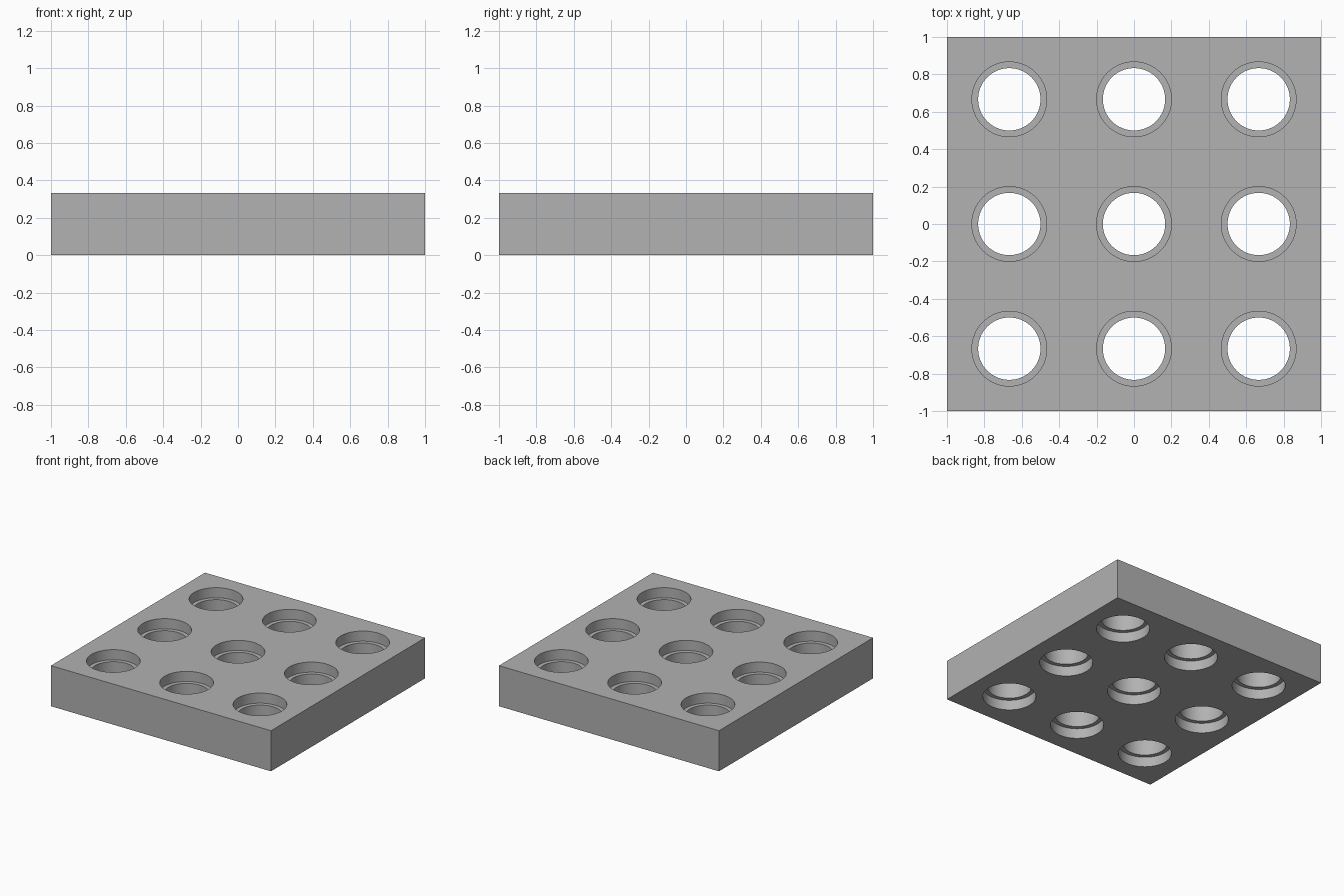
import bpy
import bmesh
import math
from mathutils import Matrix, Vector

if "Cube" in bpy.data.objects:
    bpy.data.objects.remove(bpy.data.objects["Cube"], do_unlink=True)

PITCH = 2 / 3        # hole spacing
HEIGHT = 1 / 3       # plate thickness
BORE = 1 / 6         # through hole radius
RIM = 0.2            # counterbore radius
DEPTH = 0.083        # counterbore depth
SIDES = 64

grey = bpy.data.materials.new("light grey")
grey.use_nodes = True
colour = (0.445, 0.445, 0.445, 1)
grey.diffuse_color = colour
grey.node_tree.nodes["Principled BSDF"].inputs["Base Color"].default_value = colour


def make_object(name, bm):
    bmesh.ops.recalc_face_normals(bm, faces=bm.faces)
    mesh = bpy.data.meshes.new(name)
    bm.to_mesh(mesh)
    bm.free()
    mesh.materials.append(grey)
    obj = bpy.data.objects.new(name, mesh)
    bpy.context.collection.objects.link(obj)
    return obj


def add_stepped_plug(bm, x, y):
    """Stepped round plug: wide at both ends, narrow in the middle."""
    steps = [(RIM, -0.1), (RIM, DEPTH), (BORE, DEPTH),
             (BORE, HEIGHT - DEPTH), (RIM, HEIGHT - DEPTH), (RIM, HEIGHT + 0.1)]
    rings = []
    for radius, z in steps:
        turn = [2 * math.pi * i / SIDES for i in range(SIDES)]
        rings.append([bm.verts.new((x + radius * math.cos(a), y + radius * math.sin(a), z))
                      for a in turn])
    for low, high in zip(rings, rings[1:]):
        for i in range(SIDES):
            j = (i + 1) % SIDES
            bm.faces.new((low[i], low[j], high[j], high[i]))
    bm.faces.new(rings[0])
    bm.faces.new(rings[-1])


# Square plate
bm = bmesh.new()
size = Matrix.Diagonal(Vector((2, 2, HEIGHT, 1)))
bmesh.ops.create_cube(bm, size=1, matrix=Matrix.Translation((0, 0, HEIGHT / 2)) @ size)
plate = make_object("perforated_plate", bm)

# Grid of counterbored holes
bm = bmesh.new()
for column in (-1, 0, 1):
    for row in (-1, 0, 1):
        add_stepped_plug(bm, column * PITCH, row * PITCH)
cutter = make_object("hole_cutter", bm)
cutter.hide_render = True

cut = plate.modifiers.new("holes", "BOOLEAN")
cut.operation = "DIFFERENCE"
cut.solver = "EXACT"
cut.object = cutter

# Apply the cut, drop the cutter and smooth the bores
bpy.ops.object.select_all(action="DESELECT")
plate.select_set(True)
bpy.context.view_layer.objects.active = plate
bpy.ops.object.modifier_apply(modifier=cut.name)
bpy.data.objects.remove(cutter, do_unlink=True)
bpy.ops.object.shade_smooth_by_angle(angle=math.radians(30))
